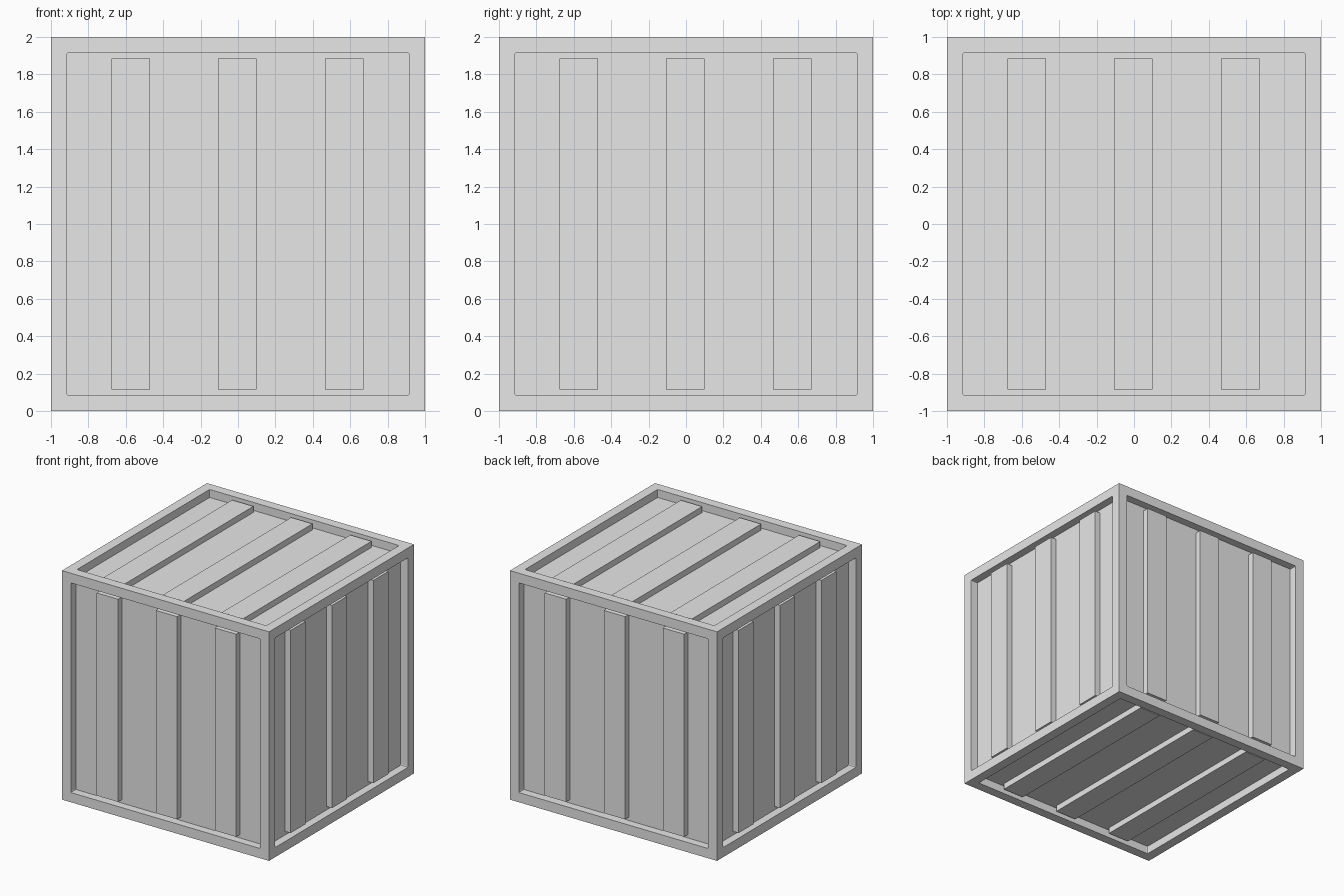
import bpy
import bmesh
from math import pi
from mathutils import Matrix, Vector

cube = bpy.data.objects.get("Cube")
if cube:
    bpy.data.objects.remove(cube, do_unlink=True)

FRAME = 0.12        # width of the frame around each recess
RECESS = 0.07       # depth of the panels
SLAT_GAP = 0.017    # how far slat faces sit below the frame face
SLAT_WIDTH = 0.206
SLAT_CENTRES = (-0.574, -0.003, 0.567)

grey = bpy.data.materials.new("light grey")
grey.use_nodes = True
colour = (0.8, 0.8, 0.8, 1)
grey.diffuse_color = colour
grey.node_tree.nodes["Principled BSDF"].inputs["Base Color"].default_value = colour


def add_object(name, bm):
    mesh = bpy.data.meshes.new(name)
    bm.to_mesh(mesh)
    bm.free()
    mesh.materials.append(grey)
    obj = bpy.data.objects.new(name, mesh)
    bpy.context.collection.objects.link(obj)
    return obj


# Crate body: a cube with a recessed panel on every side
bm = bmesh.new()
bmesh.ops.create_cube(bm, size=2)
panels = bm.faces[:]
bmesh.ops.inset_individual(bm, faces=panels, thickness=FRAME)
bmesh.ops.inset_individual(bm, faces=panels, thickness=0, depth=-RECESS)
# Slightly rounded recess corners
corners = [e for e in bm.edges if abs(e.calc_length() - RECESS) < 0.001]
bmesh.ops.bevel(bm, geom=corners, offset=0.01, segments=2, profile=0.5,
                affect='EDGES')
bmesh.ops.translate(bm, verts=bm.verts, vec=(0, 0, 1))
add_object("crate_body", bm)

# Three slats per side, made for the front and turned to the other sides
sides = {
    "front": Matrix.Identity(4),
    "left": Matrix.Rotation(pi / 2, 4, 'Z'),
    "back": Matrix.Rotation(pi, 4, 'Z'),
    "right": Matrix.Rotation(-pi / 2, 4, 'Z'),
    "top": Matrix.Rotation(-pi / 2, 4, 'X'),
    "bottom": Matrix.Rotation(pi / 2, 4, 'X'),
}
thickness = RECESS - SLAT_GAP + 0.01
size = Vector((SLAT_WIDTH, thickness, 2 * (1 - FRAME) + 0.01))
for side, turn in sides.items():
    for number, x in enumerate(SLAT_CENTRES, 1):
        bm = bmesh.new()
        bmesh.ops.create_cube(bm, size=1)
        place = Matrix.Translation((x, SLAT_GAP + thickness / 2 - 1, 0))
        bm.transform(Matrix.Translation((0, 0, 1)) @ turn @ place
                     @ Matrix.Diagonal(size).to_4x4())
        add_object(f"{side}_slat_{number}", bm)
